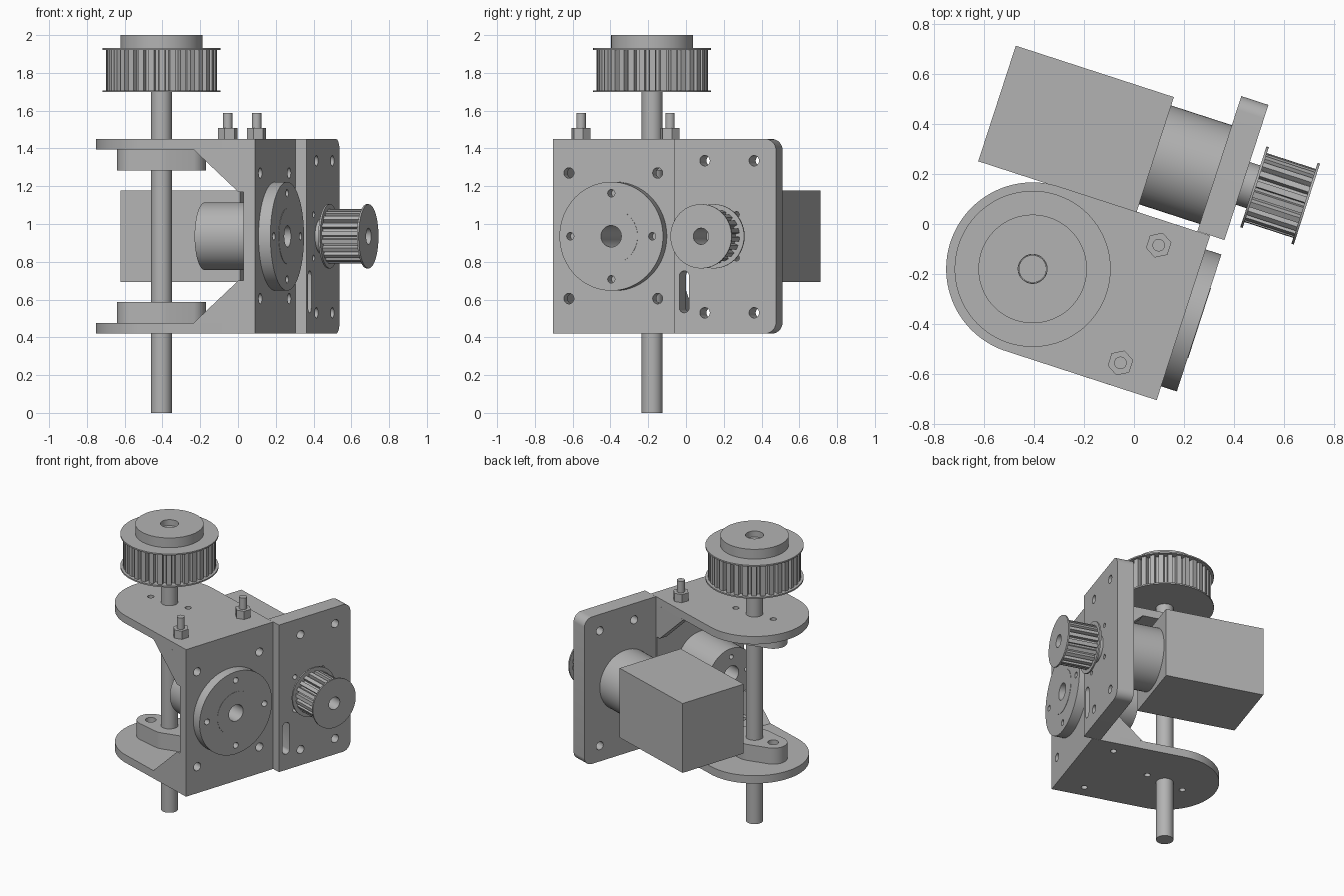
import bpy, bmesh, math
from mathutils import Matrix, Vector

if "Cube" in bpy.data.objects:
    bpy.data.objects.remove(bpy.data.objects["Cube"])

grey = bpy.data.materials.new("machined_grey")
grey.use_nodes = True
COLOUR = (0.45, 0.45, 0.45, 1)
grey.diffuse_color = COLOUR
grey.node_tree.nodes["Principled BSDF"].inputs["Base Color"].default_value = COLOUR

# The whole assembly is turned about z: u points out of the face plate, v along it
TURN = Matrix.Rotation(math.radians(-18), 4, 'Z')
FRAMES = {
    'z': lambda a, b, c: (a, b, c),   # profile (u, v), extruded along z
    'u': lambda a, b, c: (c, a, b),   # profile (v, z), extruded along u
    'v': lambda a, b, c: (a, c, b),   # profile (u, z), extruded along v
}
parts = []


def hull(*circles, n=64):
    """Outline wrapped round circles (x, y, radius); radius 0 is a sharp corner."""
    pts = []
    for i in range(n):
        t = 2 * math.pi * (i + 0.5) / n
        d = Vector((math.cos(t), math.sin(t)))
        x, y, r = max(circles, key=lambda c: c[0] * d.x + c[1] * d.y + c[2])
        p = Vector((x, y)) + d * r
        if not pts or (p - pts[-1]).length > 1e-5:
            pts.append(p)
    if (pts[0] - pts[-1]).length < 1e-5:
        pts.pop()
    return pts


def box(x0, x1, y0, y1):
    return [(x0, y0), (x1, y0), (x1, y1), (x0, y1)]


def gear(x, y, root, tip, teeth):
    """Toothed belt wheel outline with trapezoid teeth."""
    pts = []
    for i in range(teeth):
        for f, r in ((0.0, root), (0.3, root), (0.38, tip), (0.92, tip)):
            t = 2 * math.pi * (i + f) / teeth
            pts.append((x + r * math.cos(t), y + r * math.sin(t)))
    return pts


def prism(name, outline, lo, hi, axis='z', cuts=()):
    """Extrude an outline; cuts are outlines removed right through it."""
    bm = bmesh.new()
    f = FRAMES[axis]
    ends = [[bm.verts.new(TURN @ Vector(f(p[0], p[1], c))) for p in outline] for c in (lo, hi)]
    bm.faces.new(ends[0])
    bm.faces.new(ends[1])
    n = len(outline)
    for i in range(n):
        j = (i + 1) % n
        bm.faces.new((ends[0][i], ends[0][j], ends[1][j], ends[1][i]))
    bmesh.ops.recalc_face_normals(bm, faces=bm.faces)
    mesh = bpy.data.meshes.new(name)
    bm.to_mesh(mesh)
    bm.free()
    mesh.materials.append(grey)
    ob = bpy.data.objects.new(name, mesh)
    bpy.context.collection.objects.link(ob)
    parts.append(ob)
    for cut in cuts:
        cutter = prism("cutter", cut, lo - 0.05, hi + 0.05, axis)
        mod = ob.modifiers.new("hole", 'BOOLEAN')
        mod.operation, mod.solver, mod.object = 'DIFFERENCE', 'EXACT', cutter
        bpy.context.view_layer.update()
        baked = bpy.data.meshes.new_from_object(ob.evaluated_get(bpy.context.evaluated_depsgraph_get()))
        ob.modifiers.clear()
        ob.data = baked
        parts.remove(cutter)
        bpy.data.objects.remove(cutter)
    return ob


def hole(x, y, r, n=24):
    return hull((x, y, r), n=n)


# Shared dimensions
SU, SV = -0.33, -0.296            # vertical shaft position
AZ = 0.935                        # height of the horizontal axes
MV = 0.289                        # motor axis along v
V0, V1 = -0.642, 0.05             # bracket width
Z0, Z1, T = 0.42, 1.45, 0.055     # bracket height and flange thickness
FACE = 0.304
BOLTS = [(0.12, -0.05), (0.12, -0.545)]

# Bearing direction follows world x inside the turned frame
ax, ay = math.cos(math.radians(18)), math.sin(math.radians(18))
EARS = [(SU + s * 0.145 * ax, SV + s * 0.145 * ay) for s in (-1, 1)]

# Bracket: rounded top and bottom flanges, face plate and gussets
tongue = hull((SU, SV, 0.346), (FACE, V0, 0), (FACE, V1, 0), n=96)
screw_holes = [hole(x, y, 0.02) for x, y in EARS + BOLTS]
shaft_bore = hole(SU, SV, 0.056, 48)
for name, z in (("bottom_flange", Z0), ("top_flange", Z1 - T)):
    prism(name, tongue, z, z + T, 'z', screw_holes)
plate_cuts = [hole(v, z, 0.028) for v in (-0.553, -0.059) for z in (0.605, 1.27)]
prism("face_plate", box(V0, V1, Z0 + T, Z1 - T), 0.24, FACE, 'u',
      plate_cuts + [hole(SV, AZ, 0.057, 32)])
for sign, side in ((1, "top"), (-1, "bottom")):
    profile = [(u, AZ + sign * h) for u, h in
               ((-0.04, 0.46), (0.21, 0.235), (0.24, 0.235), (0.24, 0.46))]
    for v, end in ((V0, "front"), (V1 - T, "back")):
        prism(f"{side}_{end}_gusset", profile, v, v + T, 'v')

# Round bearing housing: outer flange, insert and inner boss
bore = hole(SV, AZ, 0.057, 32)
ring = [hole(SV + x * 0.228, AZ + y * 0.228, 0.02) for x, y in ((1, 0), (-1, 0), (0, 1), (0, -1))]
prism("housing_flange", hull((SV, AZ, 0.288), n=96), FACE, 0.37, 'u', ring + [bore])
prism("housing_insert", hull((SV, AZ, 0.147)), 0.365, 0.372, 'u', [bore])
prism("housing_boss", hull((SV, AZ, 0.18)), -0.087, 0.24, 'u',
      [bore] + [hole(SV + x * 0.12, AZ + y * 0.12, 0.015) for x, y in ((1, 0), (-1, 0), (0, 1), (0, -1))])

# Motor plate with rounded outer corners, slot and screw holes
corners = [(0.051, Z0, 0), (0.051, Z1, 0), (0.559, Z0 + 0.06, 0.06), (0.559, Z1 - 0.06, 0.06)]
mount = [hole(v, z, 0.028) for v in (0.223, 0.497) for z in (0.53, 1.335)]
mount += [hole(MV + a * 0.11, AZ + b * 0.115, 0.016) for a in (-1, 1) for b in (-1, 1)]
mount.append(hull((0.108, 0.557, 0.027), (0.108, 0.725, 0.027), n=32))
prism("motor_plate", hull(*corners), 0.25, 0.364, 'u', mount)

# Motor with round gearbox
prism("motor_body", box(0.046, 0.532, 0.692, 1.178), -0.67, -0.005, 'u')
prism("motor_gearbox", hull((MV, AZ, 0.208)), -0.006, 0.25, 'u')

# Small toothed pulley on the motor
small_bore = [hole(MV, AZ, 0.043, 32)]
prism("small_pulley_hub", hull((MV, AZ, 0.09)), 0.36, 0.41, 'u')
prism("small_pulley_teeth", gear(MV, AZ, 0.122, 0.145, 20), 0.415, 0.625, 'u', small_bore)
for u in (0.408, 0.623):
    prism("small_pulley_rim", hull((MV, AZ, 0.17)), u, u + 0.01, 'u', small_bore)

# Vertical shaft with a large toothed pulley
prism("vertical_shaft", hull((SU, SV, 0.055)), 0, 1.96, 'z')
prism("large_pulley_teeth", gear(SU, SV, 0.265, 0.295, 32), 1.705, 1.925, 'z', [shaft_bore])
for z in (1.698, 1.922):
    prism("large_pulley_rim", hull((SU, SV, 0.312), n=96), z, z + 0.01, 'z', [shaft_bore])
prism("large_pulley_hub", hull((SU, SV, 0.217), n=96), 1.93, 2.0, 'z', [hole(SU, SV, 0.058, 48)])

# Two-eared shaft bearings inside the flanges
ears = hull((SU, SV, 0.125), *[(x, y, 0.09) for x, y in EARS])
for name, z in (("lower_bearing", Z0 + T), ("upper_bearing", Z1 - T - 0.112)):
    prism(name, ears, z, z + 0.112, 'z', [hole(x, y, 0.035) for x, y in EARS])

# Studs and hex nuts on the top flange
for u, v in BOLTS:
    prism("stud", hole(u, v, 0.025), Z1 - T, 1.587, 'z')
    prism("hex_nut", hole(u, v, 0.052, 6), Z1, 1.507, 'z')

# Smooth round sides, keep edges sharp
bpy.ops.object.select_all(action='DESELECT')
for ob in parts:
    ob.select_set(True)
bpy.context.view_layer.objects.active = parts[0]
bpy.ops.object.shade_smooth_by_angle(angle=math.radians(25))
